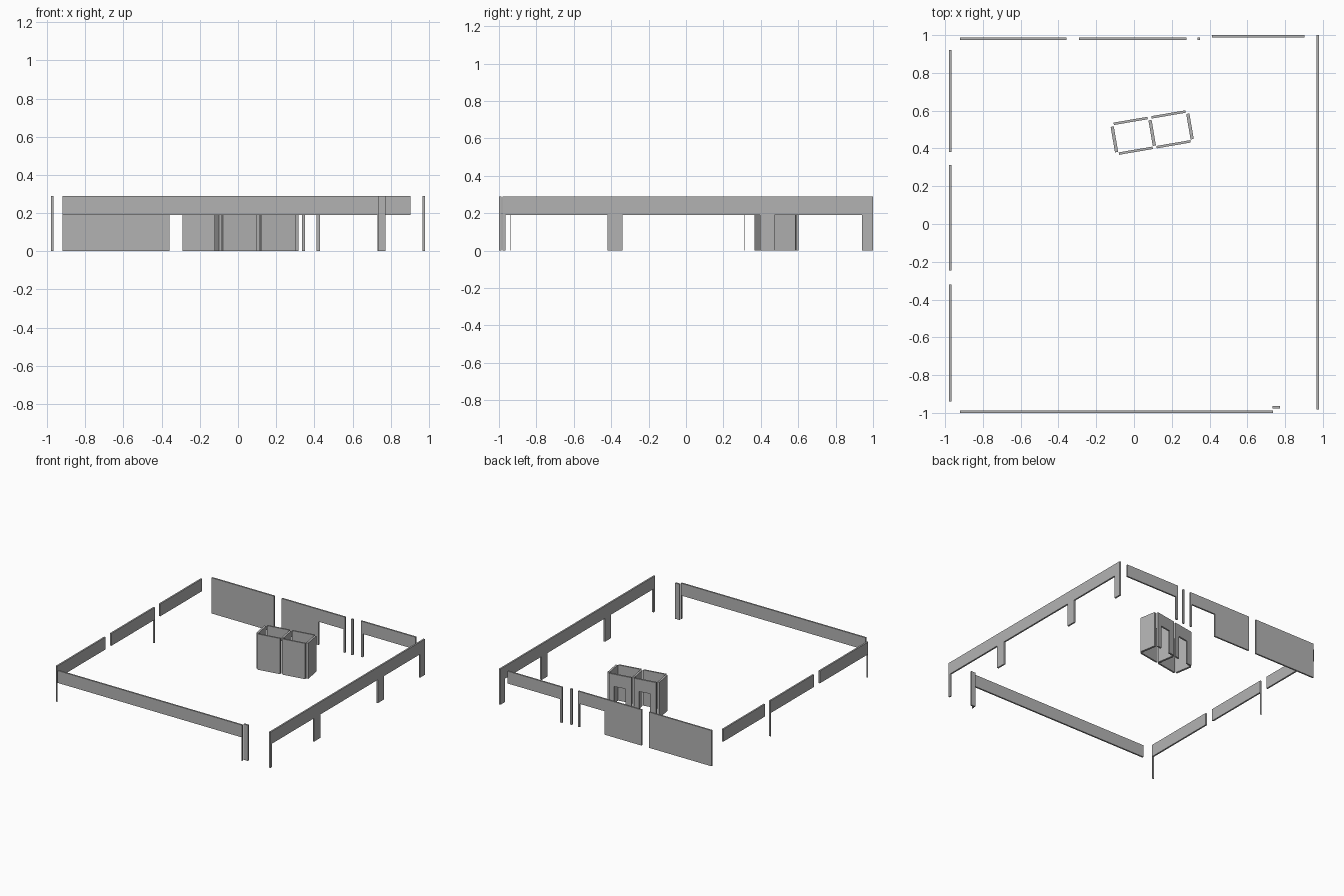
import bpy, bmesh
from math import radians
from mathutils import Matrix

if "Cube" in bpy.data.objects:
    bpy.data.objects.remove(bpy.data.objects["Cube"])

H, LINTEL, T = 0.29, 0.19, 0.013   # wall height, underside of band, thickness

grey = bpy.data.materials.new("dark_grey")
grey.diffuse_color = (0.45, 0.45, 0.45, 1)
grey.use_nodes = True
grey.node_tree.nodes["Principled BSDF"].inputs["Base Color"].default_value = grey.diffuse_color


def extrude_profile(name, pts, matrix, thick=T):
    """Elevation outline (along, z) extruded by its thickness along local y."""
    bm = bmesh.new()
    face = bm.faces.new([bm.verts.new((u, 0, z)) for u, z in pts])
    ext = bmesh.ops.extrude_face_region(bm, geom=[face])
    moved = [v for v in ext["geom"] if isinstance(v, bmesh.types.BMVert)]
    bmesh.ops.translate(bm, verts=moved, vec=(0, thick, 0))
    bmesh.ops.recalc_face_normals(bm, faces=bm.faces)
    bm.transform(matrix)
    me = bpy.data.meshes.new(name)
    bm.to_mesh(me)
    bm.free()
    me.materials.append(grey)
    ob = bpy.data.objects.new(name, me)
    bpy.context.collection.objects.link(ob)


def wall_outline(a, b, legs):
    """Band from a to b with legs (start, end) reaching the floor."""
    pts = [(a, H)]
    if not legs or legs[0][0] > a:
        pts.append((a, LINTEL))
    for s, e in legs:
        if s > a:
            pts.append((s, LINTEL))
        pts += [(s, 0), (e, 0)]
        if e < b:
            pts.append((e, LINTEL))
    if not legs or legs[-1][1] < b:
        pts.append((b, LINTEL))
    return pts + [(b, H)]


def wall_x(name, a, b, y, legs):
    extrude_profile(name, wall_outline(a, b, legs), Matrix.Translation((0, y, 0)))


def wall_y(name, a, b, x, legs):
    m = Matrix.Translation((x + T, 0, 0)) @ Matrix.Rotation(radians(90), 4, 'Z')
    extrude_profile(name, wall_outline(a, b, legs), m)


# Back walls
wall_x("back_wall_left", -0.92, -0.358, 0.974, [(-0.92, -0.358)])
wall_x("back_wall_middle", -0.29, 0.278, 0.974, [(-0.29, 0.04), (0.265, 0.278)])
wall_x("back_post", 0.335, 0.35, 0.974, [(0.335, 0.35)])
wall_x("back_wall_right", 0.412, 0.903, 0.987, [(0.412, 0.43)])

# Left walls
wall_y("left_wall_back", 0.382, 0.92, -0.979, [])
wall_y("left_wall_middle", -0.245, 0.312, -0.979, [(0.309, 0.312)])
wall_y("left_wall_front", -0.94, -0.32, -0.979, [(-0.94, -0.937)])

# Front wall and its corner post
wall_x("front_wall", -0.92, 0.737, -1.0, [(0.73, 0.737)])
wall_x("front_post", 0.733, 0.772, -0.977, [(0.733, 0.772)])

# Right wall
wall_y("right_wall", -0.982, 1.0, 0.966,
       [(-0.982, -0.964), (-0.42, -0.34), (0.395, 0.472), (0.94, 1.0)])

# Two-cell inner room, turned about ten degrees
room = Matrix.Translation((0.096, 0.484, 0)) @ Matrix.Rotation(radians(9.7), 4, 'Z')
L, D = 0.182, 0.137


def room_wall(name, cx, cy, length, legs, thick, turned=False):
    m = room @ Matrix.Translation((cx, cy, 0))
    if turned:
        m = m @ Matrix.Rotation(radians(90), 4, 'Z')
    m = m @ Matrix.Translation((0, -thick / 2, 0))
    h = length / 2
    extrude_profile(name, wall_outline(-h, h, legs), m, thick)


for side, cx in (("left", -0.1015), ("right", 0.1015)):
    room_wall(f"room_front_{side}", cx, -0.08, L, [(-L / 2, L / 2)], T)
    # doorways in the rear walls
    room_wall(f"room_back_{side}", cx, 0.08, L, [(-L / 2, -0.042), (0.05, L / 2)], T)
for side, cx in (("left", -0.203), ("middle", 0), ("right", 0.203)):
    room_wall(f"room_partition_{side}", cx, -0.002, D, [(-D / 2, D / 2)], 0.017, True)
